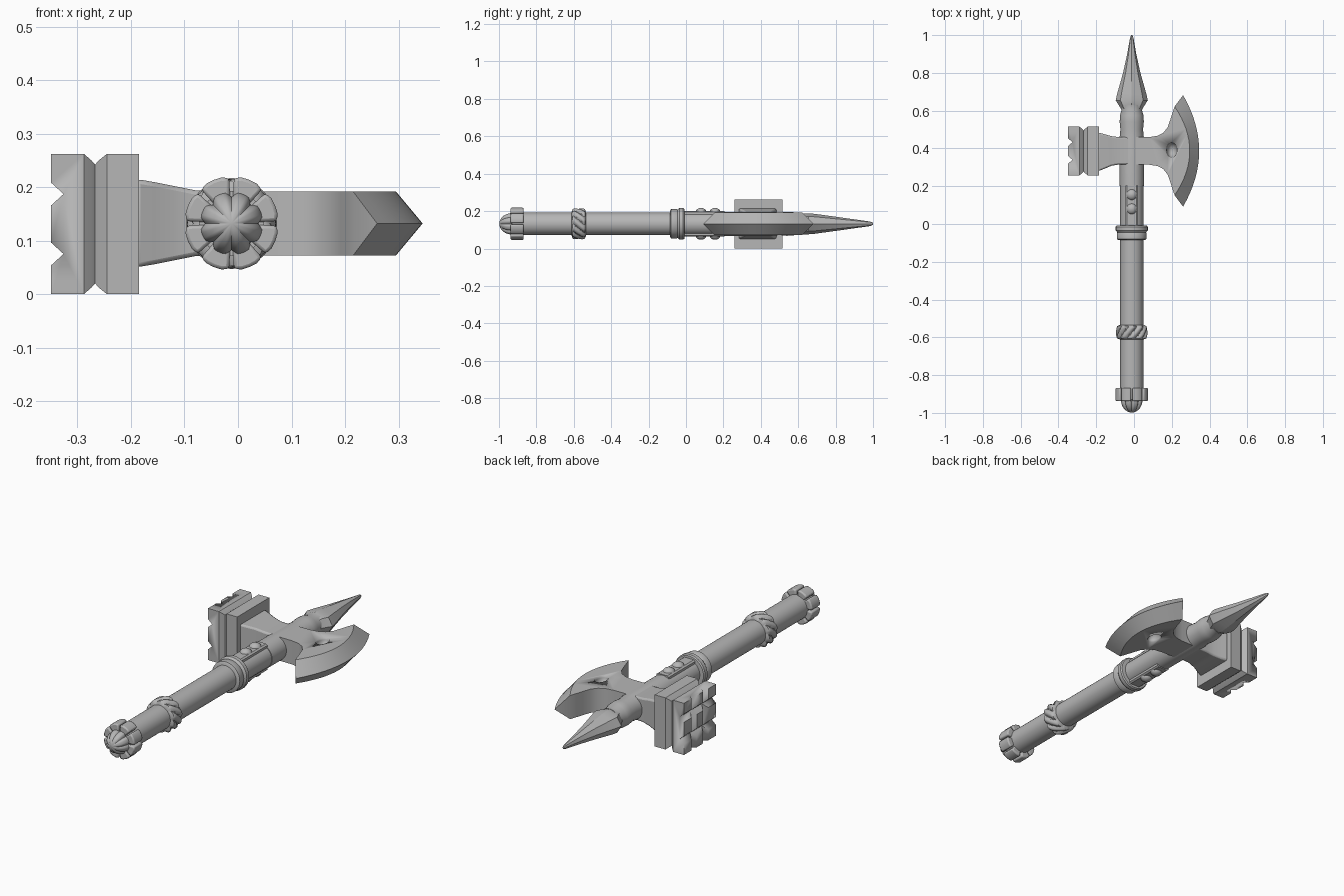
import bpy, bmesh, math
from mathutils import Vector

if "Cube" in bpy.data.objects:
    bpy.data.objects.remove(bpy.data.objects["Cube"])

CX, CZ = -0.012, 0.132          # shaft axis, running along y
steel = bpy.data.materials.new("grey_steel")
steel.diffuse_color = (0.47, 0.47, 0.47, 1)
steel.use_nodes = True
steel.node_tree.nodes["Principled BSDF"].inputs["Base Color"].default_value = steel.diffuse_color


def finish(name, bm, angle=35, bevel=0):
    bmesh.ops.recalc_face_normals(bm, faces=bm.faces[:])
    me = bpy.data.meshes.new(name)
    bm.to_mesh(me)
    bm.free()
    me.materials.append(steel)
    ob = bpy.data.objects.new(name, me)
    bpy.context.collection.objects.link(ob)
    if bevel:
        m = ob.modifiers.new("bevel", 'BEVEL')
        m.width, m.segments, m.limit_method = bevel, 2, 'ANGLE'
    bpy.ops.object.select_all(action='DESELECT')
    ob.select_set(True)
    bpy.context.view_layer.objects.active = ob
    bpy.ops.object.shade_smooth_by_angle(angle=math.radians(angle))
    return ob


def loft(name, rings, angle=35, bevel=0):
    """Skin equal-length rings of points and cap both ends."""
    bm = bmesh.new()
    vs = [[bm.verts.new(p) for p in r] for r in rings]
    n = len(vs[0])
    for a, b in zip(vs, vs[1:]):
        for i in range(n):
            j = (i + 1) % n
            bm.faces.new((a[i], a[j], b[j], b[i]))
    bm.faces.new(vs[0])
    bm.faces.new(vs[-1])
    return finish(name, bm, angle, bevel)


def ring(y, rx, rz=None, n=32, f=lambda a: 1):
    """Cross-section round the shaft axis; f scales the radius by angle."""
    rz = rx if rz is None else rz
    out = []
    for i in range(n):
        a = math.tau * i / n
        out.append((CX + rx * f(a) * math.cos(a), y, CZ + rz * f(a) * math.sin(a)))
    return out


def lathe(name, profile, n=32, **kw):
    return loft(name, [ring(y, r, None, n) for y, r in profile], **kw)


def box_rings(rows):
    """Rectangles in the yz plane: x, y0, y1, z0, z1."""
    return [[(x, y0, z0), (x, y1, z0), (x, y1, z1), (x, y0, z1)]
            for x, y0, y1, z0, z1 in rows]


def cut(target, cutter):
    cutter.hide_render = True
    cutter.hide_set(True)
    cutter.display_type = 'WIRE'
    m = target.modifiers.new("cut", 'BOOLEAN')
    m.operation, m.object, m.solver = 'DIFFERENCE', cutter, 'EXACT'


# Shaft, collar and head socket
lathe("shaft", [(-0.93, 0.061), (0.25, 0.061)])
lathe("collar", [(-0.085, 0.07), (-0.08, 0.078), (-0.05, 0.079), (-0.045, 0.076),
                 (-0.04, 0.08), (-0.034, 0.085), (-0.015, 0.085), (-0.009, 0.08),
                 (-0.007, 0.06)])
lathe("head_socket", [(0.2, 0.064), (0.46, 0.064), (0.5, 0.06), (0.54, 0.064),
                      (0.575, 0.062), (0.605, 0.054), (0.63, 0.056)])

# Twisted band round the grip
band = []
for k in range(13):
    t = k / 12
    y = -0.612 + 0.078 * t
    edge = (1 - abs(2 * t - 1) ** 6) ** 0.5
    band.append(ring(y, 0.062, n=100, f=lambda a: 1 + edge * (
        0.08 + 0.26 * abs(math.cos(5 * (a + 12 * y))) ** 0.6)))
loft("twisted_band", band, angle=40)

# Fluted pommel dome
dome = []
for k in range(11):
    a = math.radians(86 * k / 10)
    dome.append(ring(-0.93 - 0.068 * math.sin(a), 0.059 * math.cos(a), n=64,
                     f=lambda t: 1 - 0.16 * abs(math.cos(4 * t)) ** 8))
loft("pommel_dome", dome, angle=40)

# Eight flange lobes round the pommel
for k in range(8):
    mid = math.radians(22.5 + 45 * k)
    arc = [math.radians(d) for d in (-19.5, -10, 0, 10, 19.5)]
    prof = [(0.085 if abs(d) > 0.3 else 0.088, d) for d in arc] + [(0.045, arc[-1]), (0.045, arc[0])]
    loft("pommel_lobe", [[(CX + r * math.cos(mid + d), y, CZ + r * math.sin(mid + d))
                          for r, d in prof] for y in (-0.938, -0.868)], bevel=0.006)

# Strap plates with rivets, above and below the shaft
for s in (1, -1):
    loft("strap", [[(CX + x, y, CZ + s * z) for x, z in
                    ((-0.034, 0.03), (0.034, 0.03), (0.034, 0.062), (0.026, 0.068),
                     (-0.026, 0.068), (-0.034, 0.062))] for y in (-0.01, 0.205)])
    for y in (0.08, 0.155):
        rows = [(0.029 * math.cos(a), 0.063 + 0.022 * math.sin(a))
                for a in (0, 0.4, 0.8, 1.2, 1.5)]
        loft("rivet", [[(CX + r * math.cos(math.tau * i / 20),
                         y + r * math.sin(math.tau * i / 20), CZ + s * h)
                        for i in range(20)] for r, h in rows])

# Top spike, a flattened faceted blade
loft("spike", [ring(y, rx, rz, 8) for y, rx, rz in
               ((0.6, 0.052, 0.05), (0.625, 0.066, 0.056), (0.655, 0.085, 0.056),
                (0.69, 0.077, 0.053), (0.8, 0.046, 0.038), (0.9, 0.024, 0.024),
                (0.985, 0.009, 0.012), (1.0, 0.004, 0.006))], angle=25)

# Flared arm to the hammer
loft("hammer_arm", box_rings([(-0.02, 0.315, 0.46, 0.073, 0.192),
                              (-0.08, 0.315, 0.46, 0.071, 0.194),
                              (-0.12, 0.308, 0.465, 0.063, 0.202),
                              (-0.155, 0.293, 0.475, 0.056, 0.209),
                              (-0.19, 0.28, 0.485, 0.05, 0.215)]), bevel=0.008)

# Hammer head with a waist groove
g = 0.02
hammer = loft("hammer_head", box_rings([
    (x, 0.258 + d, 0.515 - d, d, 0.262 - d) for x, d in
    ((-0.185, 0), (-0.245, 0), (-0.26, 0.012), (-0.267, g), (-0.274, 0.012),
     (-0.288, 0), (-0.349, 0))]), angle=20)

# V grooves across the striking face
def v_groove(horizontal, c):
    pts = ((-0.36, -0.031), (-0.326, 0), (-0.36, 0.031))
    if horizontal:
        rings = [[(x, y, c + o) for x, o in pts] for y in (0.1, 0.7)]
    else:
        rings = [[(x, c + o, z) for x, o in pts] for z in (-0.2, 0.5)]
    cut(hammer, loft("groove_cutter", rings))

for c in (0.075, 0.187):
    v_groove(True, c)
for c in (0.34, 0.433):
    v_groove(False, c)

# Axe blade: flat body whose outer arc is ground to a ridge
MID, HALF = 0.387, 0.06
back = [(0.0, 0.073), (0.08, 0.073), (0.125, 0.08), (0.155, 0.096),
        (0.178, 0.125), (0.192, 0.165), (0.203, 0.2)]
N = 16
inner, outer = [], []
for i in range(N + 1):
    t = 1 - 2 * i / N
    inner.append((0.295 - 0.08 * t * t, MID + 0.235 * t))
    outer.append((0.345 - 0.085 * t * t, MID + 0.295 * t))
outline = [(x, MID + d) for x, d in back] + inner + [(x, MID - d) for x, d in reversed(back)]
bm = bmesh.new()
top = [bm.verts.new((x, y, CZ + HALF)) for x, y in outline]
low = [bm.verts.new((x, y, CZ - HALF)) for x, y in outline]
edge = [bm.verts.new((x, y, CZ)) for x, y in outer]
bm.faces.new(top)
bm.faces.new(low)
first, last, count = len(back), len(back) + N, len(outline)
for i in range(count):
    j = (i + 1) % count
    if first <= i < last:
        a, b = edge[i - first], edge[i - first + 1]
        bm.faces.new((top[i], top[j], b, a))
        bm.faces.new((low[i], low[j], b, a))
    else:
        bm.faces.new((top[i], top[j], low[j], low[i]))
bm.faces.new((top[first], low[first], edge[0]))
bm.faces.new((top[last], low[last], edge[-1]))
blade = finish("axe_blade", bm, angle=30)

# Oval dimples on both blade faces
for s in (1, -1):
    bm = bmesh.new()
    bmesh.ops.create_uvsphere(bm, u_segments=24, v_segments=12, radius=1)
    for v in bm.verts:
        v.co = Vector((0.2 + 0.028 * v.co.x, 0.392 + 0.04 * v.co.y,
                       CZ + s * HALF + 0.04 * v.co.z))
    cut(blade, finish("dimple_cutter", bm))
